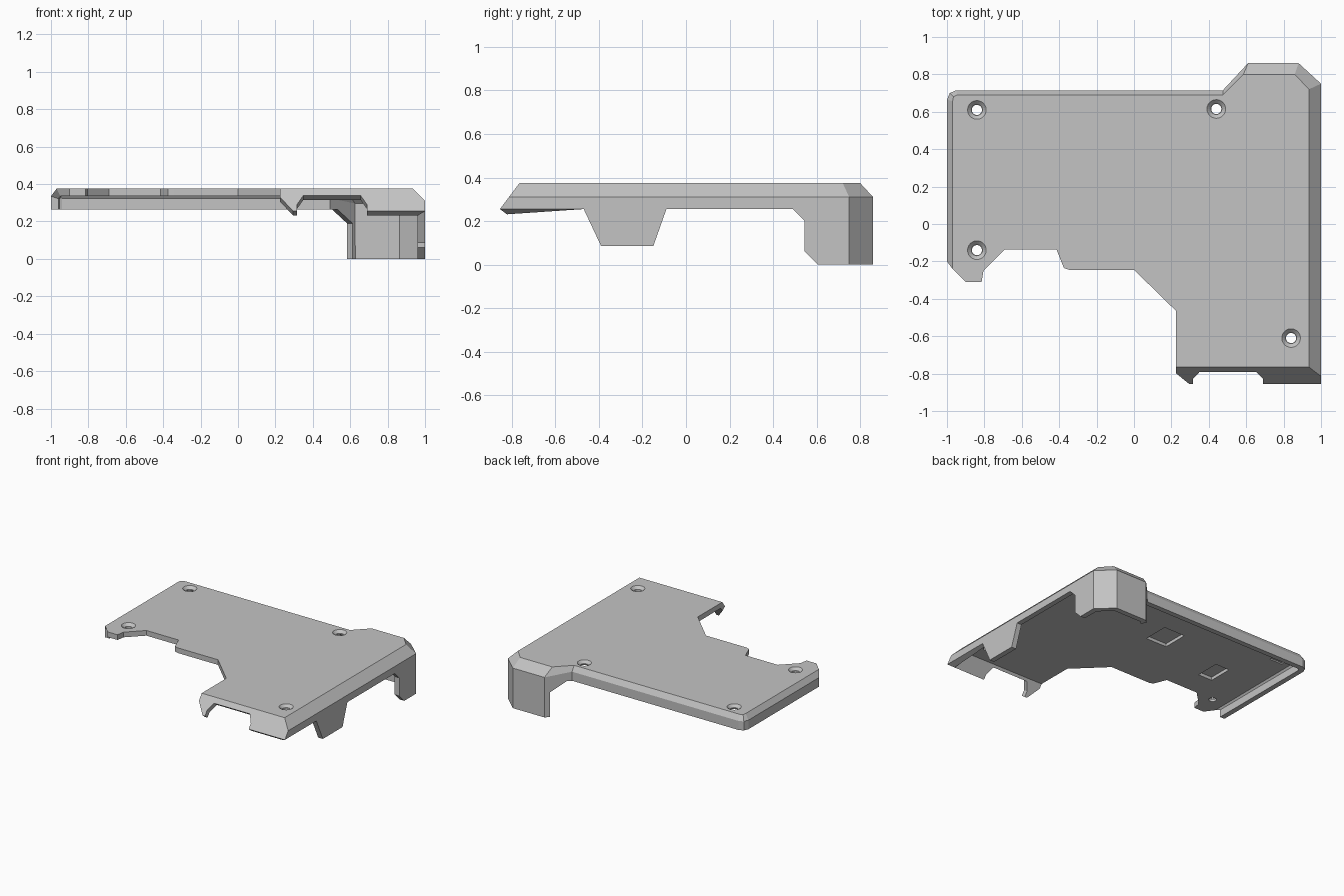
import bpy, bmesh
from mathutils import Matrix, Vector

cube = bpy.data.objects.get("Cube")
if cube:
    bpy.data.objects.remove(cube, do_unlink=True)

TOP, RIM, LOW, THICK = 0.375, 0.335, 0.265, 0.04

grey = bpy.data.materials.new("plain grey")
grey.use_nodes = True
grey.diffuse_color = (0.55, 0.55, 0.55, 1)
grey.node_tree.nodes["Principled BSDF"].inputs["Base Color"].default_value = (0.55, 0.55, 0.55, 1)


def add_object(name, bm):
    mesh = bpy.data.meshes.new(name)
    bm.to_mesh(mesh)
    bm.free()
    mesh.materials.append(grey)
    obj = bpy.data.objects.new(name, mesh)
    bpy.context.collection.objects.link(obj)
    return obj


bm = bmesh.new()


def face(points):
    return bm.faces.new([bm.verts.new(p) for p in points])


def at(points, z):
    return [(x, y, z) for x, y in points]


# Bevelled edge: inner line on the top, outer line below it
inner = [(0.935, -0.765), (0.935, 0.72), (0.86, 0.80), (0.585, 0.80), (0.475, 0.69),
         (-0.945, 0.69), (-0.965, 0.68), (-0.97, 0.655), (-0.97, -0.24)]
outer = [(1, -0.814, 0.31), (1, 0.75, 0.31), (0.88, 0.86, 0.31), (0.61, 0.86, 0.31),
         (0.475, 0.715, RIM), (-0.95, 0.715, RIM), (-0.985, 0.70, RIM),
         (-1, 0.665, RIM), (-1, -0.20, RIM)]
top_edge = at(inner, TOP)
for i in range(len(inner) - 1):
    face([top_edge[i], outer[i], outer[i + 1], top_edge[i + 1]])

# Top plate with the notched front edge
notch = [(-0.90, -0.31), (-0.815, -0.31), (-0.805, -0.25), (-0.69, -0.135),
         (-0.415, -0.135), (-0.375, -0.235), (-0.345, -0.245), (0, -0.245),
         (0.225, -0.465), (0.225, -0.765)]
top_face = face(top_edge + at(notch, TOP))

# Sloping front flange with its cutout
flange = [(0.225, TOP), (0.225, 0.33), (0.295, 0.255), (0.315, 0.255), (0.315, 0.29),
          (0.35, 0.34), (0.655, 0.34), (0.69, 0.29), (0.69, 0.255), (1, 0.255),
          (1, 0.31), (0.935, TOP)]
face([(x, -0.765 - (TOP - z) * 0.75, z) for x, z in flange])

# Side wall with the hanging tab and the leg
side = [(-0.814, 0.31), (-0.855, 0.255), (-0.47, 0.255), (-0.39, 0.085), (-0.15, 0.085),
        (-0.09, 0.255), (0.49, 0.255), (0.545, 0.20), (0.545, 0.06), (0.605, 0),
        (0.75, 0), (0.75, 0.31)]
face([(1, y, z) for y, z in side])

# Leg corner and back of the leg
for a, b in ((1, 2), (2, 3)):
    p, q = outer[a], outer[b]
    face([p, (p[0], p[1], 0), (q[0], q[1], 0), q])

# Slanted wall that rises from the leg to the low back wall
start, end = Vector(outer[3]), Vector(outer[4])
slant = [(0, 0), (0.2, 0), (0.2, 0.19), (0.8, LOW), (1, LOW)]
face([start] + [(*start.lerp(end, t).xy, z) for t, z in slant] + [end])

# Low back and left walls
for i in range(4, len(outer) - 1):
    p, q = outer[i], outer[i + 1]
    face([p, (p[0], p[1], LOW), (q[0], q[1], LOW), q])

bmesh.ops.remove_doubles(bm, verts=bm.verts, dist=0.002)
bmesh.ops.recalc_face_normals(bm, faces=bm.faces)
if max(bm.faces, key=lambda f: f.calc_area()).normal.z < 0:
    bmesh.ops.reverse_faces(bm, faces=bm.faces)
cover = add_object("cover_shell", bm)

solid = cover.modifiers.new("thickness", "SOLIDIFY")
solid.thickness = THICK
solid.offset = -1
solid.use_even_offset = True
solid.use_quality_normals = True


def cut(cutter):
    mod = cover.modifiers.new(cutter.name, "BOOLEAN")
    mod.operation = "DIFFERENCE"
    mod.solver = "EXACT"
    mod.object = cutter
    cutter.hide_render = True
    cutter.display_type = "WIRE"


def drum(name, x, y, z, r_low, r_high, depth):
    b = bmesh.new()
    bmesh.ops.create_cone(b, cap_ends=True, segments=24, radius1=r_low, radius2=r_high,
                          depth=depth, matrix=Matrix.Translation((x, y, z)))
    cut(add_object(name, b))


# Countersunk screw holes
for x, y in ((-0.84, 0.61), (0.44, 0.615), (-0.84, -0.14), (0.84, -0.61)):
    drum("screw_hole_cutter", x, y, TOP, 0.027, 0.027, 0.3)
    drum("countersink_cutter", x, y, TOP, 0.03, 0.07, 0.04)

# Shallow pockets in the underside
for x, y, w, d, depth in ((-0.02, 0.32, 0.18, 0.2, 0.025), (-0.6, 0.16, 0.12, 0.19, 0.025),
                          (-0.84, 0.61, 0.11, 0.11, 0.012), (0.44, 0.615, 0.11, 0.11, 0.012)):
    b = bmesh.new()
    bmesh.ops.create_cube(b, size=1, matrix=Matrix.Translation((x, y, RIM))
                          @ Matrix.Diagonal((w, d, depth * 2, 1)))
    cut(add_object("pocket_cutter", b))

# Bake the cuts and drop the cutters
graph = bpy.context.evaluated_depsgraph_get()
baked = bpy.data.meshes.new_from_object(cover.evaluated_get(graph))
cover.modifiers.clear()
cover.data = baked
for obj in list(bpy.data.objects):
    if "_cutter" in obj.name:
        bpy.data.objects.remove(obj, do_unlink=True)
